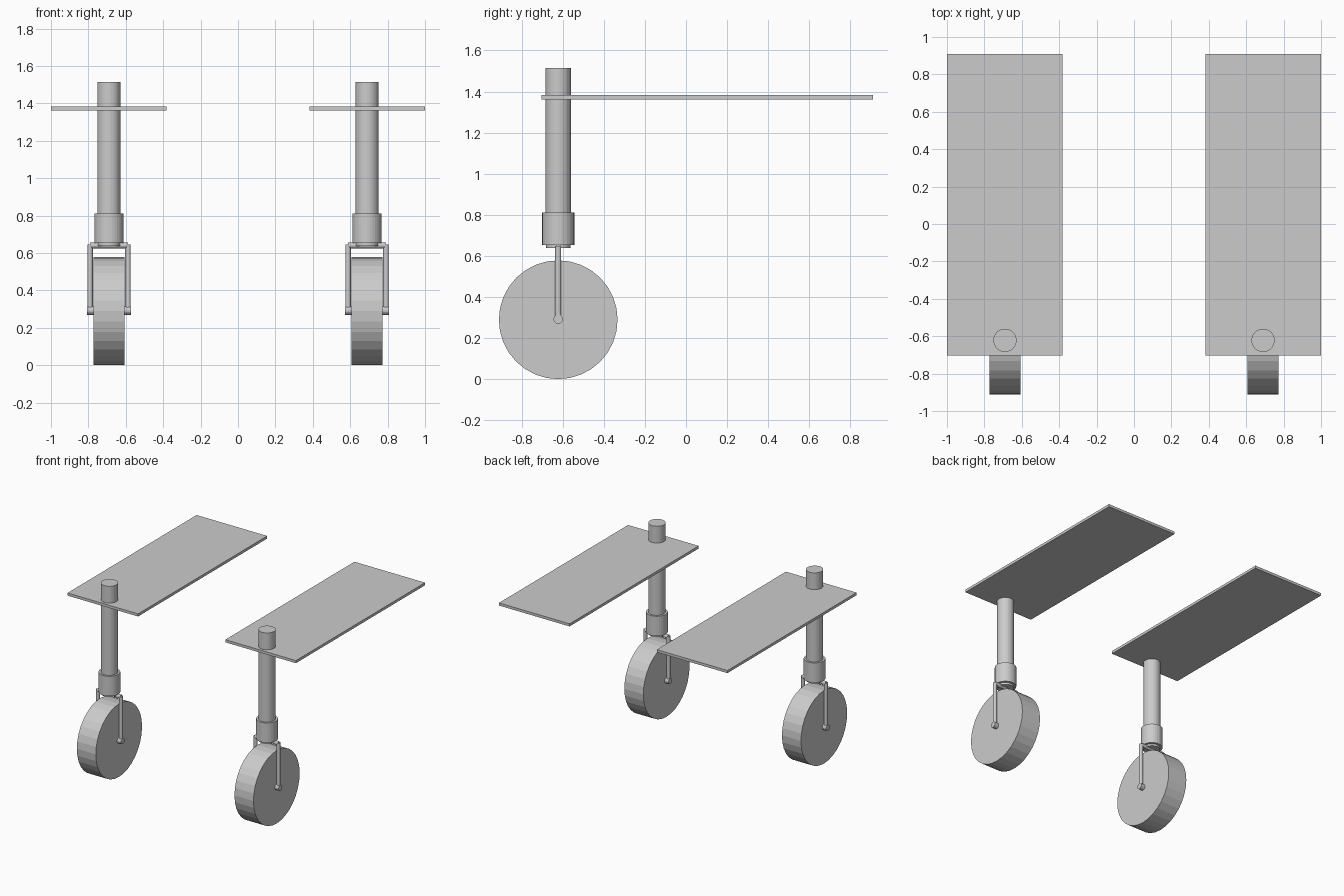
import bpy
from math import pi

if "Cube" in bpy.data.objects:
    bpy.data.objects.remove(bpy.data.objects["Cube"])

Y = -0.622       # depth of leg and wheel axis
X = 0.69         # distance of each leg from the middle
WHEEL_R = 0.289


def cyl(name, r, depth, loc, along_x=False, sides=32):
    rot = (0, pi / 2, 0) if along_x else (0, 0, 0)
    bpy.ops.mesh.primitive_cylinder_add(vertices=sides, radius=r, depth=depth,
                                        location=loc, rotation=rot)
    bpy.context.object.name = name


def upright(name, r, x, z0, z1, sides=32):
    cyl(name, r, z1 - z0, (x, Y, (z0 + z1) / 2), sides=sides)


def box(name, x0, x1, y0, y1, z0, z1):
    bpy.ops.mesh.primitive_cube_add(
        size=1, location=((x0 + x1) / 2, (y0 + y1) / 2, (z0 + z1) / 2))
    ob = bpy.context.object
    ob.name = name
    ob.scale = (x1 - x0, y1 - y0, z1 - z0)


for side, s in (("left", -1), ("right", 1)):
    x = s * X
    # flat top board, made of two halves meeting over the post
    box(f"board_outer_{side}", *sorted((x, s * 1.0)), -0.704, 0.91, 1.361, 1.382)
    box(f"board_inner_{side}", *sorted((x, s * 0.382)), -0.704, 0.91, 1.361, 1.382)
    # post, collar and swivel disc
    upright(f"post_{side}", 0.062, x, 0.80, 1.515)
    upright(f"collar_{side}", 0.078, x, 0.653, 0.81)
    upright(f"swivel_{side}", 0.06, x, 0.637, 0.654)
    # fork: bridge bar and two thin prongs
    cyl(f"fork_bridge_{side}", 0.015, 0.204, (x, Y, 0.64), along_x=True, sides=16)
    for n, t in (("a", -1), ("b", 1)):
        upright(f"fork_prong_{side}_{n}", 0.0145, x + t * 0.101, 0.292, 0.645, 16)
    # axle and wheel
    cyl(f"axle_{side}", 0.023, 0.234, (x, Y, 0.292), along_x=True, sides=16)
    cyl(f"wheel_{side}", WHEEL_R, 0.166, (x, Y, WHEEL_R), along_x=True)
